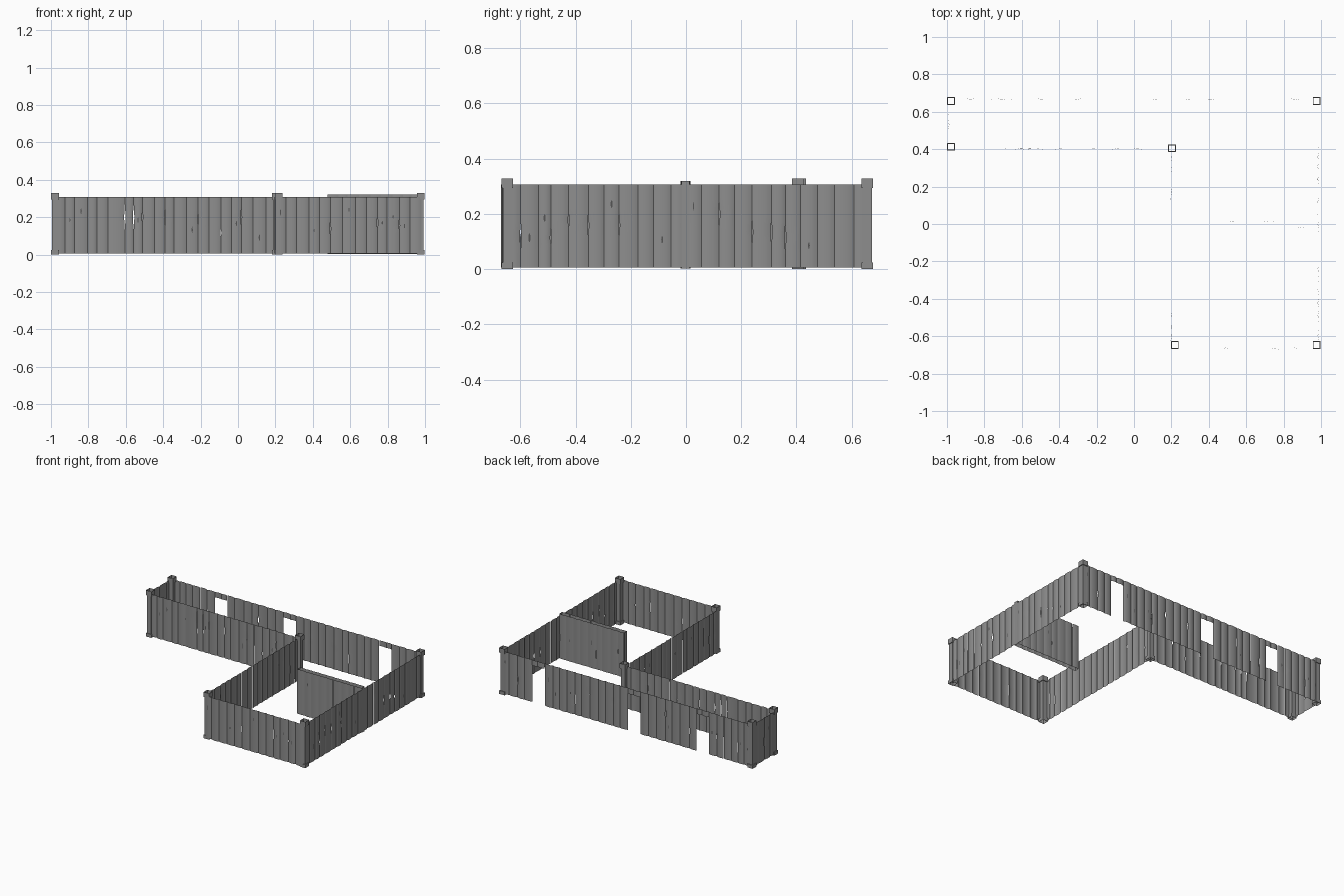
import bpy, bmesh, math, random
from mathutils import Vector

random.seed(4)
cube = bpy.data.objects.get("Cube")
if cube:
    bpy.data.objects.remove(cube, do_unlink=True)


def material(name, v):
    m = bpy.data.materials.new(name)
    m.use_nodes = True
    m.diffuse_color = (v, v, v, 1)
    m.node_tree.nodes["Principled BSDF"].inputs["Base Color"].default_value = (v, v, v, 1)
    return m


WOOD = material("grey wood", 0.27)
KNOT = material("dark knot", 0.09)
BOTTOM, TOP, LINTEL = 0.006, 0.307, 0.268


def finish(bm, name, smooth=False):
    mesh = bpy.data.meshes.new(name)
    bm.to_mesh(mesh)
    bm.free()
    mesh.materials.append(WOOD)
    mesh.materials.append(KNOT)
    ob = bpy.data.objects.new(name, mesh)
    bpy.context.collection.objects.link(ob)
    if smooth:
        bpy.context.view_layer.objects.active = ob
        ob.select_set(True)
        bpy.ops.object.shade_smooth_by_angle(angle=math.radians(35))
        ob.select_set(False)
    return ob


def random_crack(chance):
    # a spindle shaped gap: centre height, half length, half width
    if random.random() > chance:
        return (0, 0.01, 0)
    return (random.uniform(0.11, 0.21), random.uniform(0.02, 0.045), 0.003)


def gap(crack, z):
    centre, half, width = crack
    return width * max(0, 1 - abs(z - centre) / half)


def plank_wall(name, start, end, z0=BOTTOM, z1=TOP, bow=0.006, cracks=0.35, slits=()):
    """Thin sheet of bowed upright planks; outside is right of start-to-end."""
    a, b = Vector((*start, 0)), Vector((*end, 0))
    length = (b - a).length
    d = (b - a) / length
    n = Vector((d.y, -d.x, 0))
    count = max(1, round(length / 0.06))
    seams = [length * i / count for i in range(count + 1)]
    for i in range(1, count):
        seams[i] += random.uniform(-0.008, 0.008)
    for s in slits:
        seams[min(range(count + 1), key=lambda i: abs(seams[i] - s))] = s
    gaps = [(0.2, 0.075, 0.004) if s in slits else random_crack(cracks) for s in seams]
    gaps[0] = gaps[-1] = (0, 0.01, 0)
    rows, cols = 14, 6
    bm = bmesh.new()
    for i in range(count):
        s0, s1 = seams[i], seams[i + 1]
        lean = random.uniform(-0.002, 0.002)
        grid = []
        for r in range(rows + 1):
            z = z0 + (z1 - z0) * r / rows
            left, right = s0 + gap(gaps[i], z), s1 - gap(gaps[i + 1], z)
            line = []
            for c in range(cols + 1):
                t = c / cols
                out = bow * math.sin(math.pi * t) ** 0.6 + lean * math.sin(math.pi * t / 2)
                line.append(bm.verts.new(a + d * (left + (right - left) * t)
                                         + n * out + Vector((0, 0, z))))
            grid.append(line)
        for r in range(rows):
            for c in range(cols):
                bm.faces.new((grid[r][c], grid[r][c + 1], grid[r + 1][c + 1], grid[r + 1][c]))
        # slim oval knot lying on the plank
        if z1 - z0 > 0.2 and random.random() < cracks:
            centre = a + d * ((s0 + s1) / 2) + n * (bow + 0.002)
            centre.z = random.uniform(0.08, 0.24)
            w, h = random.uniform(0.002, 0.004), random.uniform(0.008, 0.018)
            ring = [bm.verts.new(centre + d * w * math.cos(k * math.pi / 4)
                                 + Vector((0, 0, h * math.sin(k * math.pi / 4))))
                    for k in range(8)]
            bm.faces.new(ring).material_index = 1
    return finish(bm, name, True)


def post(name, x, y):
    """Hollow square post with a wider foot and head."""
    profile = [(0.021, 0), (0.021, 0.024), (0.016, 0.024),
               (0.016, 0.294), (0.021, 0.294), (0.021, 0.329)]
    bm = bmesh.new()
    rings = [[bm.verts.new((x + sx * w, y + sy * w, z))
              for sx, sy in ((-1, -1), (1, -1), (1, 1), (-1, 1))] for w, z in profile]
    for lo, hi in zip(rings, rings[1:]):
        for k in range(4):
            j = (k + 1) % 4
            bm.faces.new((lo[k], lo[j], hi[j], hi[k]))
    return finish(bm, name)


# corner posts
for name, x, y in (("back_right_post", -0.979, 0.657), ("arm_front_post", -0.979, 0.413),
                   ("inner_corner_post", 0.203, 0.405), ("room_front_right_post", 0.218, -0.647),
                   ("room_front_left_post", 0.977, -0.647), ("back_left_post", 0.977, 0.657)):
    post(name, x, y)

# outer walls, walked counter-clockwise
plank_wall("room_front_wall", (0.2, -0.663), (0.982, -0.663))
plank_wall("left_wall", (0.982, -0.663), (0.982, 0.664))
plank_wall("right_end_wall", (-0.988, 0.664), (-0.988, 0.405))
plank_wall("arm_front_wall", (-0.988, 0.405), (0.203, 0.405), slits=(0.383, 0.43))
plank_wall("room_right_wall", (0.203, 0.405), (0.203, -0.663))

# back wall with three doorways
doors = [(0.748, 0.648), (-0.006, -0.106), (-0.55, -0.645)]
edge = 0.982
for i, (x0, x1) in enumerate(doors, 1):
    plank_wall(f"back_wall_{i}", (edge, 0.664), (x0, 0.664))
    plank_wall(f"door_lintel_{i}", (x0, 0.664), (x1, 0.664), z0=LINTEL, cracks=0)
    edge = x1
plank_wall("back_wall_4", (edge, 0.664), (-0.988, 0.664))

# free standing partition: two plank faces with plain ends
X0, X1, Y0, Y1, HEIGHT = 0.478, 0.989, -0.016, 0.012, 0.32
plank_wall("partition_front", (X0, Y0), (X1, Y0), 0.002, HEIGHT, 0.003, 0.15)
plank_wall("partition_back", (X1, Y1), (X0, Y1), 0.002, HEIGHT, 0.003, 0.15)
bm = bmesh.new()
for x in (X0, X1):
    corners = [(x, Y0, 0.002), (x, Y1, 0.002), (x, Y1, HEIGHT), (x, Y0, HEIGHT)]
    bm.faces.new([bm.verts.new(c) for c in (corners if x == X1 else corners[::-1])])
finish(bm, "partition_ends")
